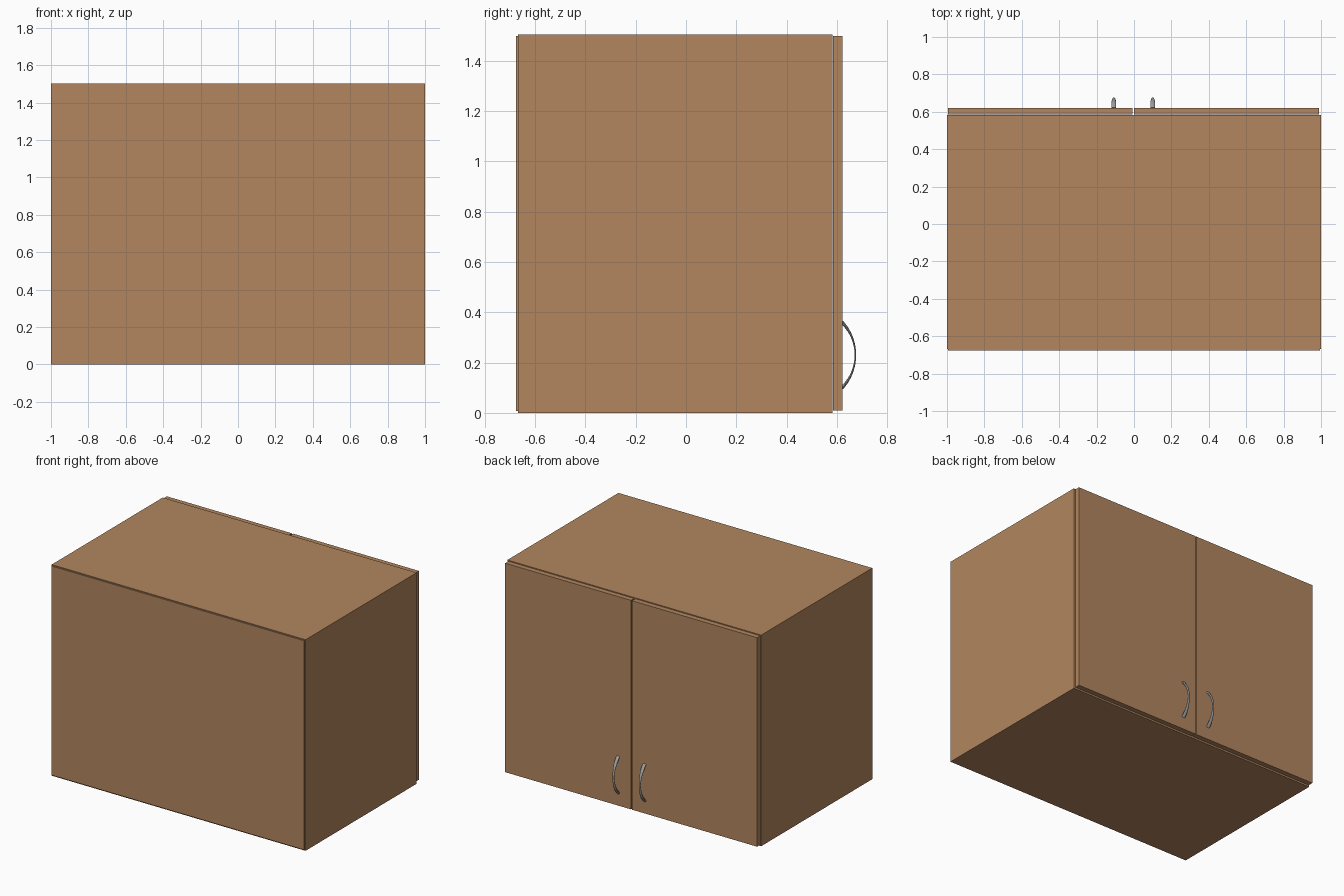
import bpy, bmesh, math

if "Cube" in bpy.data.objects:
    bpy.data.objects.remove(bpy.data.objects["Cube"])


def material(name, color):
    m = bpy.data.materials.new(name)
    m.diffuse_color = (*color, 1)
    m.use_nodes = True
    m.node_tree.nodes["Principled BSDF"].inputs["Base Color"].default_value = m.diffuse_color
    return m


WOOD = material("warm wood", (0.445, 0.238, 0.114))
METAL = material("grey metal", (0.36, 0.36, 0.36))


def finish(name, bm, mat):
    bmesh.ops.recalc_face_normals(bm, faces=bm.faces)
    me = bpy.data.meshes.new(name)
    bm.to_mesh(me)
    bm.free()
    me.materials.append(mat)
    ob = bpy.data.objects.new(name, me)
    bpy.context.collection.objects.link(ob)
    return ob


def box_bm(x0, x1, y0, y1, z0, z1):
    bm = bmesh.new()
    bmesh.ops.create_cube(bm, size=1)
    for v in bm.verts:
        v.co.x = x0 if v.co.x < 0 else x1
        v.co.y = y0 if v.co.y < 0 else y1
        v.co.z = z0 if v.co.z < 0 else z1
    return bm


# Carcass: box hollowed out from the door side
bm = box_bm(-1, 1, -0.668, 0.582, 0, 1.503)
bm.normal_update()
opening = [f for f in bm.faces if f.normal.y > 0.9]
bmesh.ops.inset_region(bm, faces=opening, thickness=0.036)
cavity = bmesh.ops.extrude_face_region(bm, geom=opening)["geom"]
bmesh.ops.delete(bm, geom=opening, context="FACES")
bmesh.ops.translate(bm, vec=(0, -1.23, 0),
                    verts=[g for g in cavity if isinstance(g, bmesh.types.BMVert)])
finish("carcass", bm, WOOD)

# Thin back panel, slightly smaller than the carcass
finish("back_panel", box_bm(-0.994, 0.994, -0.676, -0.668, 0.008, 1.497), WOOD)

# Two doors with a narrow gap between them
finish("left_door", box_bm(-0.995, -0.009, 0.585, 0.621, 0.01, 1.498), WOOD)
finish("right_door", box_bm(-0.001, 0.989, 0.585, 0.621, 0.01, 1.498), WOOD)


# Bow handle: elliptical section swept along an arc, slim in the middle
def handle(name, x, steps=28, sides=16):
    bm = bmesh.new()
    radius, cy, cz = 0.186, 0.487, 0.23
    rings = []
    for i in range(steps + 1):
        t = 2 * i / steps - 1
        a = t * 0.78
        half_w = 0.006 + 0.007 * math.sin(math.pi * min(abs(t), 1) ** 1.3 * 0.62)
        half_t = 0.003 + 0.004 * t * t
        ring = []
        for k in range(sides):
            b = 2 * math.pi * k / sides
            r = radius + half_t * math.sin(b)
            ring.append(bm.verts.new((x + half_w * math.cos(b),
                                      cy + r * math.cos(a), cz + r * math.sin(a))))
        rings.append(ring)
    for r0, r1 in zip(rings, rings[1:]):
        for k in range(sides):
            n = (k + 1) % sides
            bm.faces.new((r0[k], r0[n], r1[n], r1[k]))
    bm.faces.new(rings[0])
    bm.faces.new(rings[-1])
    ob = finish(name, bm, METAL)
    bpy.ops.object.select_all(action="DESELECT")
    ob.select_set(True)
    bpy.context.view_layer.objects.active = ob
    bpy.ops.object.shade_smooth_by_angle()


for name, x in (("left_handle", -0.108), ("right_handle", 0.100)):
    handle(name, x)
